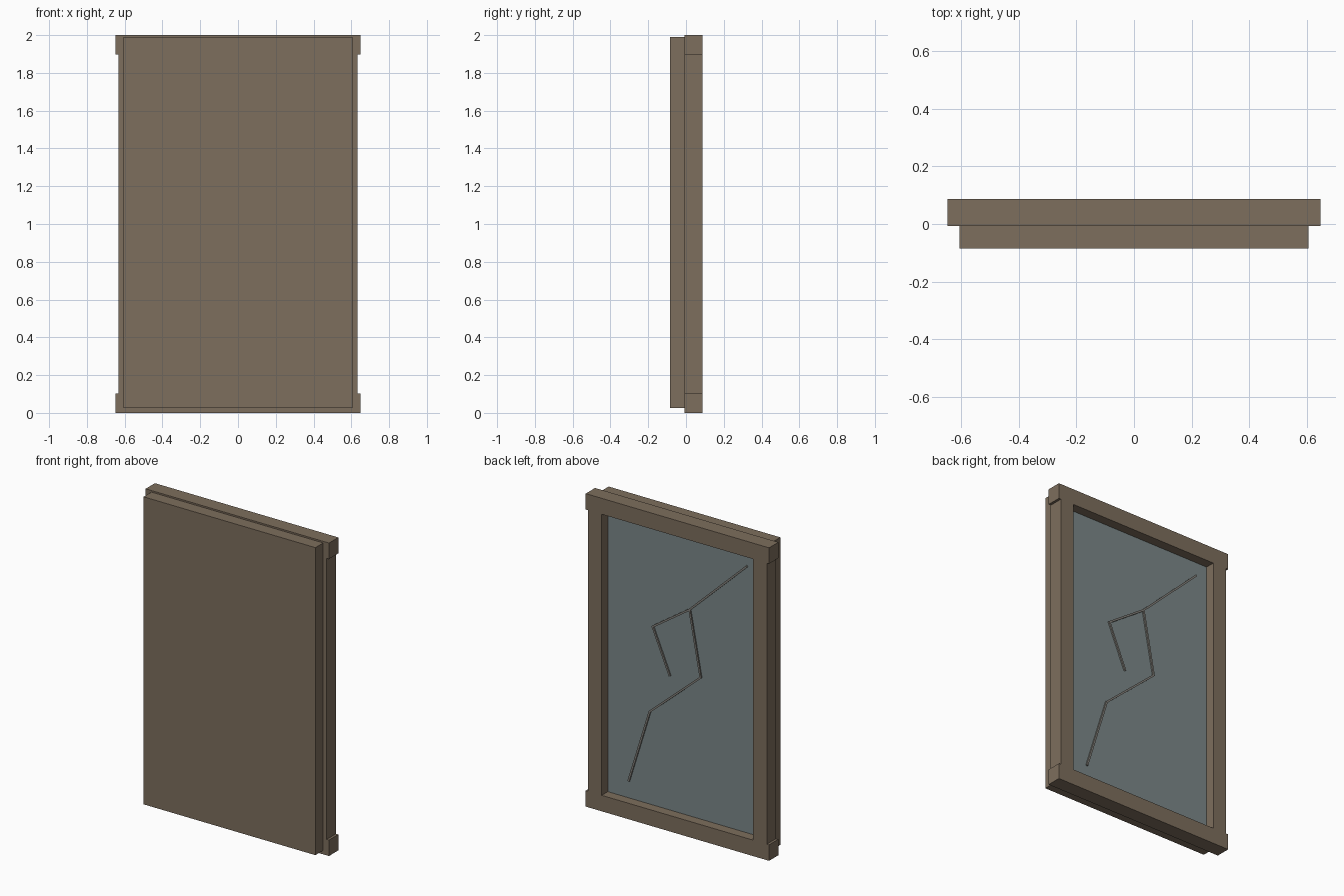
import bpy
import math
from mathutils import Vector

if "Cube" in bpy.data.objects:
    bpy.data.objects.remove(bpy.data.objects["Cube"])


def material(name, rgb):
    m = bpy.data.materials.new(name)
    m.diffuse_color = (*rgb, 1.0)
    m.use_nodes = True
    m.node_tree.nodes["Principled BSDF"].inputs["Base Color"].default_value = m.diffuse_color
    return m


WOOD = material("brown wood", (0.205, 0.156, 0.109))
GLASS = material("grey blue glass", (0.198, 0.246, 0.250))
CRACK = material("grey crack", (0.22, 0.21, 0.19))


def box(name, x, y, z, mat):
    """Box from (min, max) ranges."""
    bpy.ops.mesh.primitive_cube_add(size=1)
    ob = bpy.context.object
    ob.name = name
    for v in ob.data.vertices:
        v.co = [r[0] if c < 0 else r[1] for c, r in zip(v.co, (x, y, z))]
    ob.data.materials.append(mat)
    return ob


FRONT, SPLIT, BACK = -0.086, -0.007, 0.087
GLASS_Y = 0.025

# Solid backing board on the front side
box("backing_board", (-0.607, 0.607), (FRONT, SPLIT), (0.025, 1.99), WOOD)

# Frame: wide rails top and bottom, slightly inset stiles
box("bottom_rail", (-0.648, 0.648), (SPLIT, BACK), (0, 0.102), WOOD)
box("top_rail", (-0.648, 0.648), (SPLIT, BACK), (1.898, 2), WOOD)
for side, name in ((-1, "left_stile"), (1, "right_stile")):
    xs = sorted((side * 0.535, side * 0.632))
    box(name, xs, (SPLIT, BACK), (0.102, 1.898), WOOD)

# Recessed glass pane
box("glass_pane", (-0.535, 0.535), (SPLIT, GLASS_Y), (0.102, 1.898), GLASS)


# Cracks: thin bars along the break lines
def crack(name, points, width=0.012):
    for i, (a, b) in enumerate(zip(points, points[1:])):
        a, b = Vector(a), Vector(b)
        d = b - a
        h = d.length / 2 + width / 4
        ob = box(f"{name}_{i + 1}", (-h, h), (-0.006, 0.009),
                 (-width / 2, width / 2), CRACK)
        mid = (a + b) / 2
        ob.location = (mid.x, GLASS_Y, mid.y)
        ob.rotation_euler = (0, -math.atan2(d.y, d.x), 0)


crack("main_crack", [(-0.45, 1.806), (-0.047, 1.423), (-0.125, 1.01),
                     (0.235, 0.696), (0.384, 0.215)])
crack("branch_crack", [(-0.047, 1.423), (0.214, 1.245), (0.094, 0.964)])
